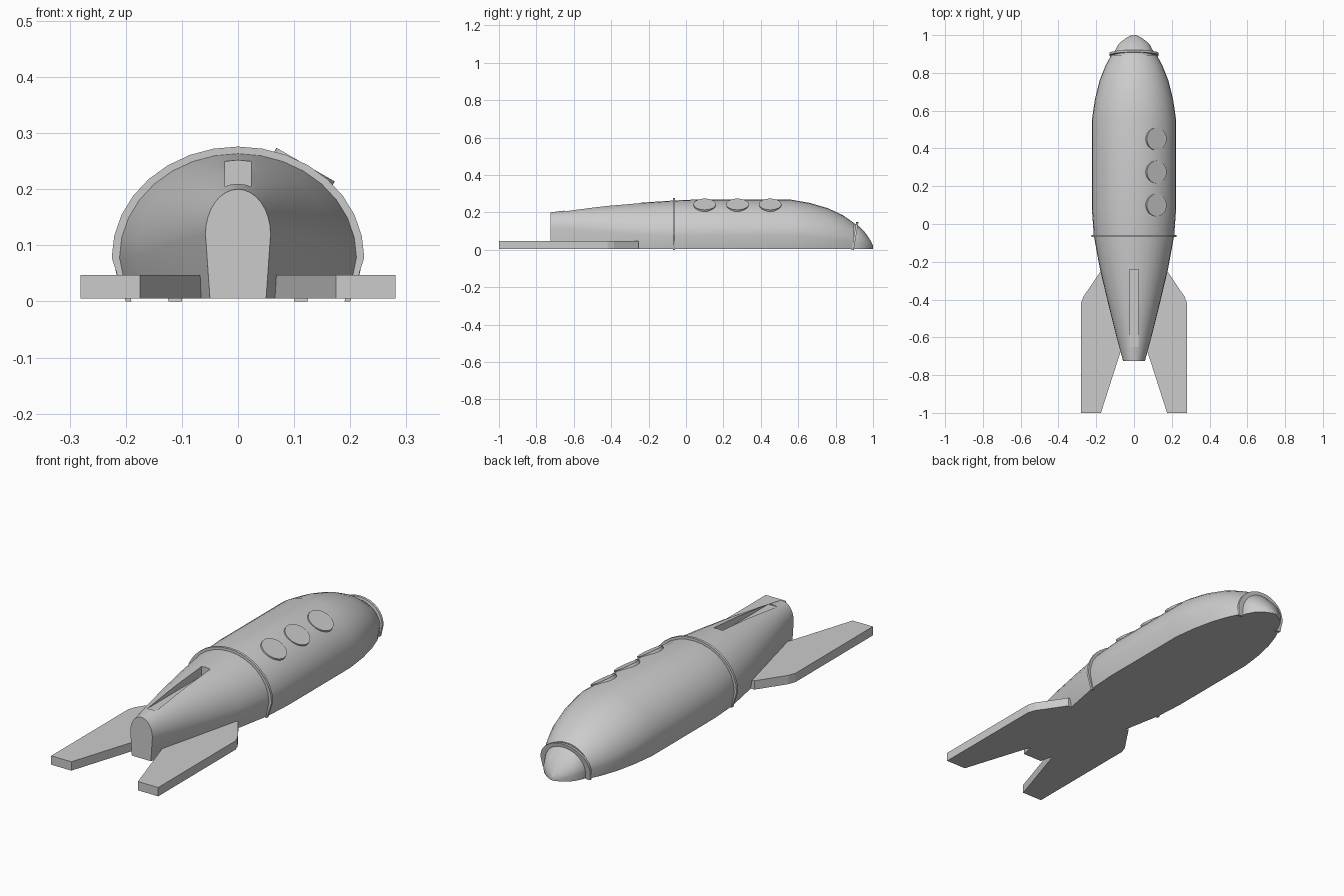
import bpy, bmesh, math
from mathutils import Matrix, Vector

if "Cube" in bpy.data.objects:
    bpy.data.objects.remove(bpy.data.objects["Cube"])

BASE = 0.005     # height of the flat underside
SEGMENTS = 16    # steps over the rounded back

grey = bpy.data.materials.new("plain grey")
grey.use_nodes = True
grey.diffuse_color = (0.6, 0.6, 0.6, 1)
grey.node_tree.nodes["Principled BSDF"].inputs["Base Color"].default_value = (0.6, 0.6, 0.6, 1)


def finish(name, bm):
    bmesh.ops.recalc_face_normals(bm, faces=bm.faces)
    mesh = bpy.data.meshes.new(name)
    bm.to_mesh(mesh)
    bm.free()
    obj = bpy.data.objects.new(name, mesh)
    bpy.context.collection.objects.link(obj)
    mesh.materials.append(grey)
    return obj


def smooth(obj, degrees):
    bpy.ops.object.select_all(action='DESELECT')
    obj.select_set(True)
    bpy.context.view_layer.objects.active = obj
    bpy.ops.object.shade_smooth_by_angle(angle=math.radians(degrees))


def section(y, width, waist, top, foot, base=BASE, lean=0.0):
    """Arch: narrow foot, widest at the waist, elliptical back."""
    pts = [(foot, base)]
    for i in range(SEGMENTS + 1):
        a = math.pi * i / SEGMENTS
        pts.append((width * math.cos(a), waist + (top - waist) * math.sin(a)))
    pts.append((-foot, base))
    return [Vector((x, y + lean * z, z)) for x, z in pts]


def loft(name, rings):
    bm = bmesh.new()
    loops = [[bm.verts.new(p) for p in ring] for ring in rings]
    n = len(loops[0])
    for a, b in zip(loops, loops[1:]):
        for i in range(n):
            j = (i + 1) % n
            bm.faces.new((a[i], a[j], b[j], b[i]))
    bm.faces.new(loops[0])
    bm.faces.new(loops[-1])
    return finish(name, bm)


def band(name, y, thickness, outer, inner, lean=0.0):
    """Thin hoop over the hull, open along the underside."""
    o = section(y, *outer, base=0.0, lean=lean)
    i = section(y, *inner, base=0.0, lean=lean)
    d = Vector((0, thickness, 0))
    return loft(name, [(p, p + d, q + d, q) for p, q in zip(o, i)])


# Hull: y, half width, waist height, top height, half width of foot
hull = loft("hull", [section(*s) for s in [
    (-0.725, 0.058, 0.12, 0.200, 0.050),
    (-0.60, 0.092, 0.11, 0.216, 0.080),
    (-0.42, 0.137, 0.095, 0.237, 0.122),
    (-0.24, 0.180, 0.08, 0.252, 0.164),
    (-0.06, 0.213, 0.078, 0.264, 0.198),
    (0.08, 0.223, 0.078, 0.270, 0.207),
    (0.55, 0.223, 0.078, 0.270, 0.207),
    (0.66, 0.207, 0.070, 0.251, 0.193),
    (0.76, 0.182, 0.060, 0.222, 0.171),
    (0.84, 0.150, 0.051, 0.184, 0.143),
    (0.895, 0.120, 0.045, 0.145, 0.116)]])

# Slot for the top fin
bm = bmesh.new()
bmesh.ops.create_cube(bm, size=1, matrix=Matrix.Translation((0, -0.445, 0.255))
                      @ Matrix.Diagonal((0.046, 0.41, 0.1, 1)))
cutter = finish("slot_cutter", bm)
cutter.hide_render = True
cut = hull.modifiers.new("slot", 'BOOLEAN')
cut.operation = 'DIFFERENCE'
cut.solver = 'EXACT'
cut.object = cutter
bpy.context.view_layer.objects.active = hull
bpy.ops.object.modifier_apply(modifier="slot")
bpy.data.objects.remove(cutter)
smooth(hull, 20)

# Nose cap
nose = loft("nose_cap", [section(*s) for s in [
    (0.89, 0.108, 0.043, 0.143, 0.104),
    (0.915, 0.102, 0.040, 0.136, 0.098),
    (0.955, 0.080, 0.032, 0.096, 0.077),
    (0.985, 0.042, 0.020, 0.052, 0.040),
    (1.0, 0.010, 0.010, 0.022, 0.009)]])
smooth(nose, 25)

# Hoops around the hull
smooth(band("middle_band", -0.07, 0.012, (0.225, 0.078, 0.276, 0.200),
            (0.205, 0.078, 0.256, 0.190)), 20)
smooth(band("nose_band", 0.885, 0.012, (0.130, 0.045, 0.148, 0.124),
            (0.100, 0.045, 0.130, 0.100), lean=0.17), 25)

# Portholes on the left shoulder
for i, y in enumerate((0.1, 0.275, 0.45)):
    bm = bmesh.new()
    place = (Matrix.Translation((0.116, y, 0.236))
             @ Matrix.Rotation(math.radians(30), 4, 'Y'))
    bmesh.ops.create_cone(bm, cap_ends=True, segments=24, radius1=0.06,
                          radius2=0.06, depth=0.018, matrix=place)
    smooth(finish(f"porthole_{i + 1}", bm), 30)

# Side fins
outline = [(0.175, -1), (0.281, -1), (0.281, -0.42), (0.268, -0.385),
           (0.18, -0.255), (0.05, -0.255), (0.05, -0.61)]
for name, side in (("left_fin", 1), ("right_fin", -1)):
    bm = bmesh.new()
    face = bm.faces.new([bm.verts.new((side * x, y, BASE)) for x, y in outline])
    lifted = bmesh.ops.extrude_face_region(bm, geom=[face], use_keep_orig=True)
    bmesh.ops.translate(bm, vec=(0, 0, 0.042),
                        verts=[v for v in lifted["geom"] if isinstance(v, bmesh.types.BMVert)])
    finish(name, bm)
